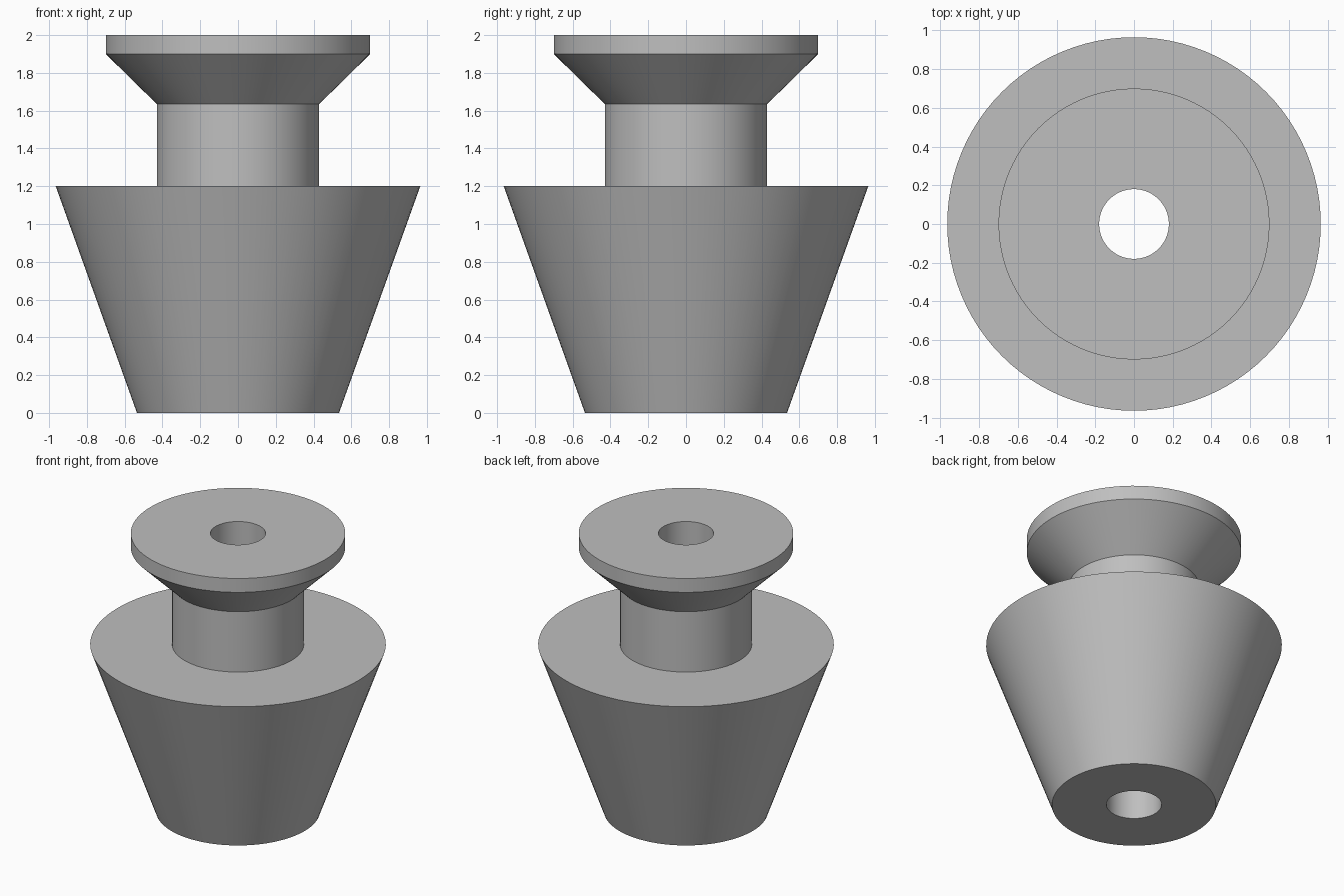
import bpy, bmesh, math

if "Cube" in bpy.data.objects:
    bpy.data.objects.remove(bpy.data.objects["Cube"])

SEGMENTS = 96

# Single grey material
grey = bpy.data.materials.new("grey")
grey.diffuse_color = (0.52, 0.52, 0.52, 1)
grey.use_nodes = True
grey.node_tree.nodes["Principled BSDF"].inputs["Base Color"].default_value = grey.diffuse_color

# Closed cross-section (radius, height): tapered base, neck, flared rim, through bore
profile = [
    (0.18, 0.0), (0.535, 0.0), (0.965, 1.2), (0.43, 1.2),
    (0.43, 1.635), (0.70, 1.90), (0.70, 2.0), (0.18, 2.0),
]


def lathe(name, points, mat):
    """Revolve a closed profile around the z axis."""
    bm = bmesh.new()
    rings = []
    for i in range(SEGMENTS):
        a = 2 * math.pi * i / SEGMENTS
        rings.append([bm.verts.new((r * math.cos(a), r * math.sin(a), z)) for r, z in points])
    n = len(points)
    for i in range(SEGMENTS):
        here, there = rings[i], rings[(i + 1) % SEGMENTS]
        for j in range(n):
            k = (j + 1) % n
            bm.faces.new((here[j], there[j], there[k], here[k]))
    bmesh.ops.recalc_face_normals(bm, faces=bm.faces)
    mesh = bpy.data.meshes.new(name)
    bm.to_mesh(mesh)
    bm.free()
    mesh.materials.append(mat)
    obj = bpy.data.objects.new(name, mesh)
    bpy.context.collection.objects.link(obj)
    return obj


# Turned plug with smooth walls and sharp rims
plug = lathe("turned_plug", profile, grey)
bpy.context.view_layer.objects.active = plug
plug.select_set(True)
bpy.ops.object.shade_smooth_by_angle(angle=math.radians(30))
